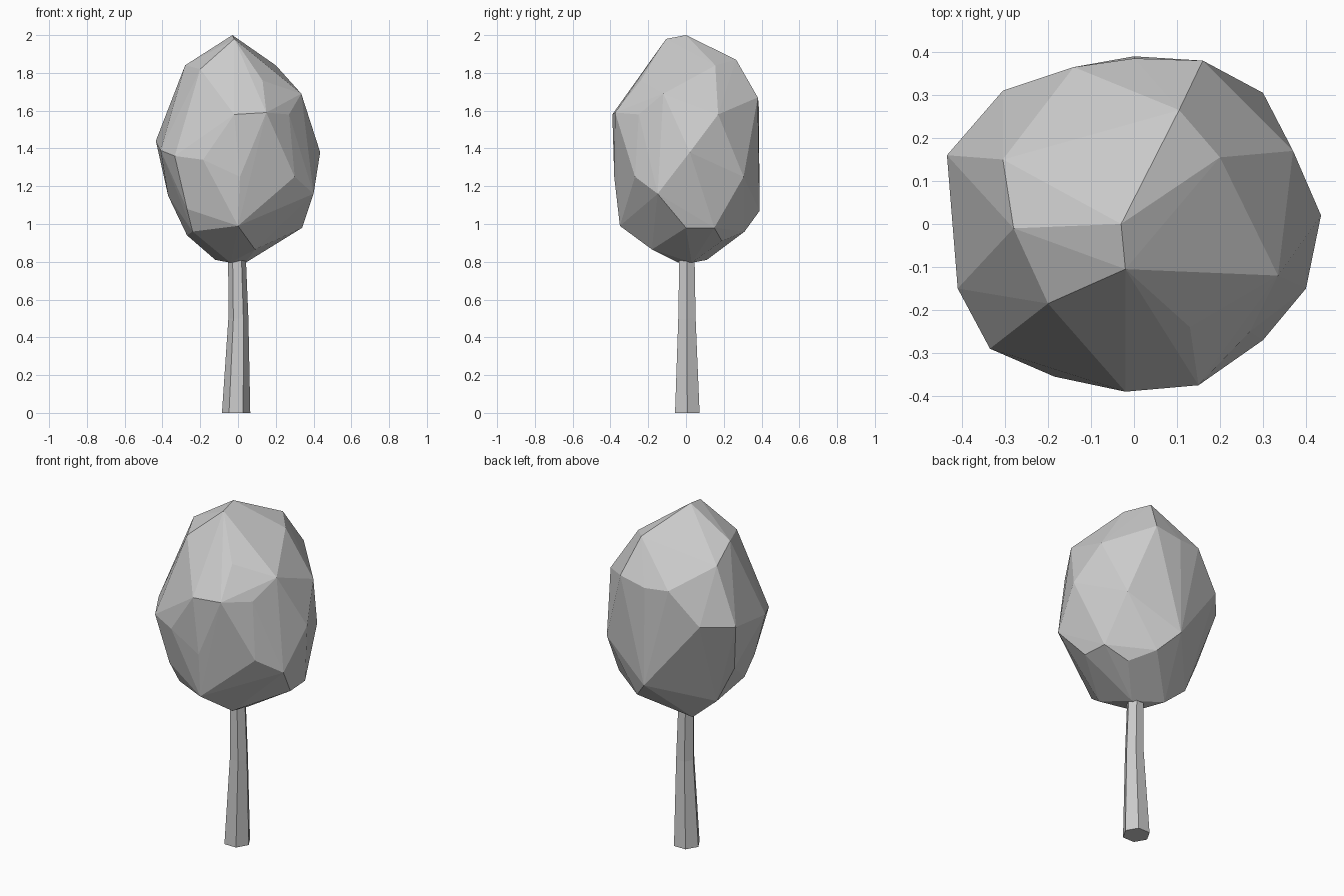
import bpy, bmesh
from math import cos, sin, radians


def finish(bm, name):
    bmesh.ops.recalc_face_normals(bm, faces=bm.faces[:])
    me = bpy.data.meshes.new(name)
    bm.to_mesh(me)
    bm.free()
    ob = bpy.data.objects.new(name, me)
    bpy.context.collection.objects.link(ob)
    return ob


# Trunk: slightly bent, tapering six-sided loft (x, y, z, radius)
bm = bmesh.new()
rings = []
for cx, cy, z, r in [(-.01, .007, 0, .075), (.002, .005, .5, .053), (-.006, .005, .86, .046)]:
    rings.append([bm.verts.new((cx + r * cos(radians(60 * i)), cy + r * sin(radians(60 * i)), z))
                  for i in range(6)])
for a, b in zip(rings, rings[1:]):
    for i in range(6):
        j = (i + 1) % 6
        bm.faces.new((a[i], a[j], b[j], b[i]))
bm.faces.new(rings[0][::-1])
bm.faces.new(rings[-1])
finish(bm, "trunk")

# Crown: faceted hull around a few corner points
corners = [
    # top
    (-.03, 0, 2), (-.02, -.105, 1.98), (-.28, -.01, 1.84), (-.2, -.185, 1.82),
    (.2, .155, 1.84), (.105, .265, 1.87), (-.305, .15, 1.76), (.13, -.24, 1.76),
    # upper ring
    (.335, -.12, 1.69), (.15, -.375, 1.59), (-.02, -.39, 1.58), (.27, -.25, 1.58),
    (.37, .17, 1.58), (.16, .38, 1.67), (0, .385, 1.64), (-.14, .365, 1.65),
    # middle ring
    (.435, .02, 1.38), (.4, -.15, 1.16), (.3, -.27, 1.25), (.3, .305, 1.25),
    (-.305, .31, 1.46), (-.435, .16, 1.44), (-.41, -.15, 1.39),
    (-.335, -.29, 1.36), (-.185, -.355, 1.34), (.01, -.38, 1.25),
    # lower ring
    (0, .39, 1.07), (-.37, .08, 1.15), (-.27, -.25, 1.08), (0, -.35, .99),
    (.34, 0, .98), (.33, .15, .98),
    # underside
    (-.24, -.2, .96), (-.27, .1, .94), (.1, .31, .96), (.2, .19, .91),
    (.09, -.18, .865), (-.12, .11, .81), (.04, .03, .795), (-.04, -.04, .795),
]
bm = bmesh.new()
for p in corners:
    bm.verts.new(p)
bmesh.ops.convex_hull(bm, input=bm.verts[:])
bmesh.ops.delete(bm, geom=[v for v in bm.verts if not v.link_faces], context='VERTS')
finish(bm, "crown")
